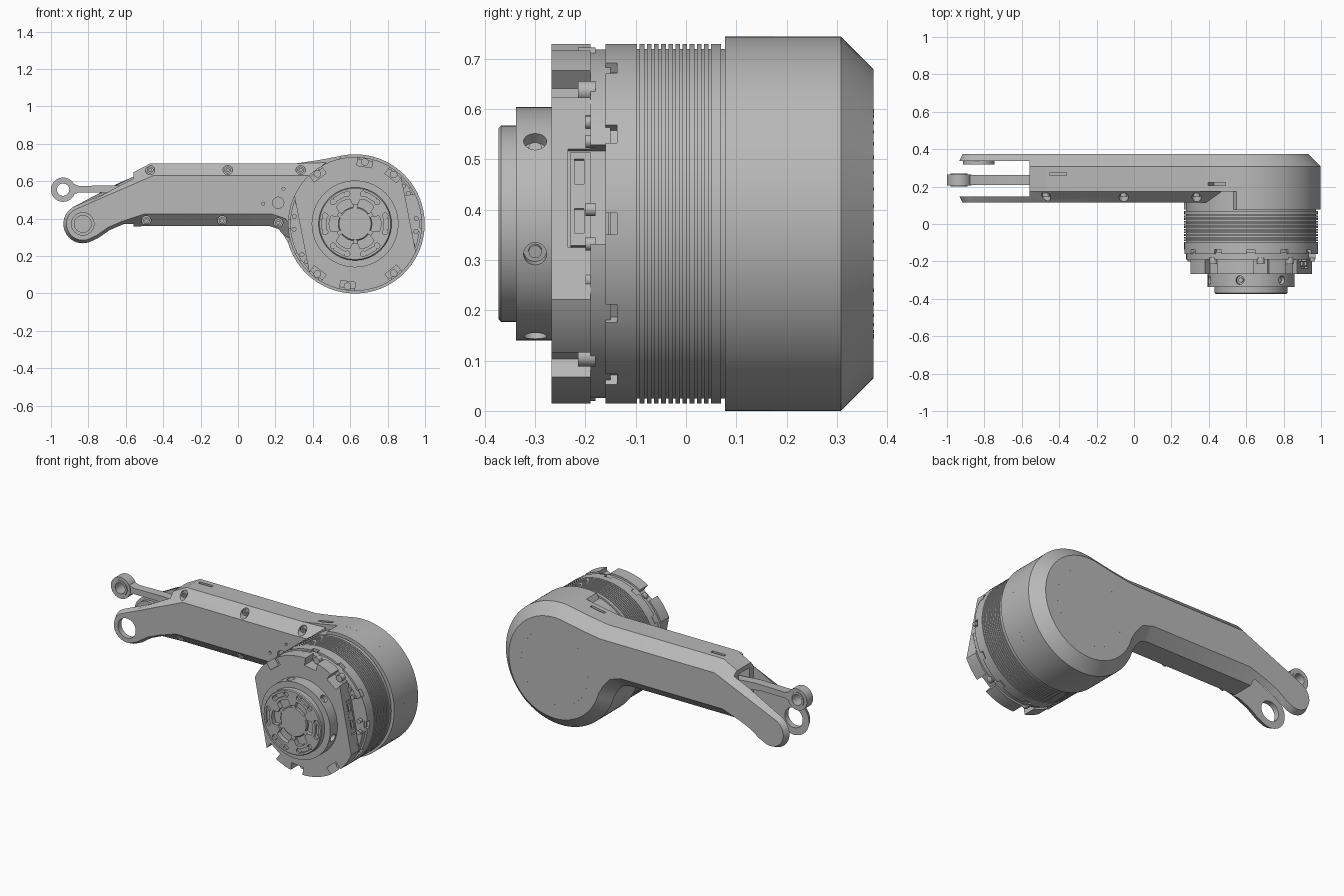
import bpy, bmesh
from math import sin, cos, radians, pi
from mathutils import Vector

if "Cube" in bpy.data.objects:
    bpy.data.objects.remove(bpy.data.objects["Cube"])

grey = bpy.data.materials.new("satin grey")
grey.use_nodes = True
grey.diffuse_color = (0.48, 0.48, 0.48, 1)
grey.node_tree.nodes["Principled BSDF"].inputs["Base Color"].default_value = (0.48, 0.48, 0.48, 1)

CX, CZ = 0.626, 0.372      # motor axis
TIP = (-0.83, 0.372)       # fork pivot
EYE = (-0.935, 0.555)      # link eye


def arc(cx, cz, r, a0=0, a1=360, n=32):
    """Points in x, z; a full turn leaves out the repeated last point."""
    steps = n if a1 - a0 >= 360 else n - 1
    angles = [radians(a0 + (a1 - a0) * i / steps) for i in range(n)]
    return [(cx + r * cos(a), cz + r * sin(a)) for a in angles]


def at(pts, y):
    return [Vector((x, y, z)) for x, z in pts]


def prism(pts, y0, y1):
    return [at(pts, y0), at(pts, y1)]


def disc(x, z, r, y0, y1, n=24):
    return prism(arc(x, z, r, n=n), y0, y1)


def polar(deg, r, side=0):
    """Point at a radius and sideways offset from the motor axis."""
    a = radians(deg)
    return CX + r * cos(a) - side * sin(a), CZ + r * sin(a) + side * cos(a)


def slab(deg, r0, r1, s0, s1, y0, y1):
    return prism([polar(deg, r0, s0), polar(deg, r1, s0),
                  polar(deg, r1, s1), polar(deg, r0, s1)], y0, y1)


def box(x0, x1, y0, y1, z0, z1):
    return prism([(x0, z0), (x1, z0), (x1, z1), (x0, z1)], y0, y1)


def radial_hole(deg, r0, r1, rad, y, n=20):
    rings = []
    for r in (r0, r1):
        ring = []
        for i in range(n):
            t = 2 * pi * i / n
            x, z = polar(deg, r, rad * cos(t))
            ring.append(Vector((x, y + rad * sin(t), z)))
        rings.append(ring)
    return rings


def lathe(profile, n=96):
    return [at(arc(CX, CZ, r, n=n), y) for r, y in profile]


def build(name, stacks):
    """Skin each stack of matching rings and cap its ends."""
    bm = bmesh.new()
    for stack in stacks:
        rings = [[bm.verts.new(p) for p in ring] for ring in stack]
        n = len(rings[0])
        for a, b in zip(rings, rings[1:]):
            for i in range(n):
                j = (i + 1) % n
                bm.faces.new((a[i], a[j], b[j], b[i]))
        bm.faces.new(rings[0][::-1])
        bm.faces.new(rings[-1])
    bmesh.ops.recalc_face_normals(bm, faces=bm.faces)
    mesh = bpy.data.meshes.new(name)
    bm.to_mesh(mesh)
    bm.free()
    mesh.materials.append(grey)
    obj = bpy.data.objects.new(name, mesh)
    bpy.context.collection.objects.link(obj)
    return obj


def cut(obj, stacks):
    cutter = build("cutter", stacks)
    mod = obj.modifiers.new("cut", 'BOOLEAN')
    mod.operation, mod.solver, mod.object = 'DIFFERENCE', 'EXACT', cutter
    bpy.context.view_layer.objects.active = obj
    bpy.ops.object.modifier_apply(modifier=mod.name)
    bpy.data.objects.remove(cutter)


def inset(pts, wide=0.065, narrow=0.03):
    """Mitred inset, narrower around the fork tip."""
    out = []
    for i, p in enumerate(pts):
        a, p, b = Vector(pts[i - 1]), Vector(p), Vector(pts[(i + 1) % len(pts)])
        d0, d1 = (p - a).normalized(), (b - p).normalized()
        n0, n1 = Vector((-d0.y, d0.x)), Vector((-d1.y, d1.x))
        d = wide if p.x > -0.52 else narrow
        q = p + (n0 + n1) * d / max(0.4, 1 + n0.dot(n1))
        out.append((q.x, q.y))
    return out


# Arm outlines, running anticlockwise from the fork tip
tip = arc(*TIP, 0.117, 118, 290, 24)
belly = [(-0.74, 0.285), (-0.68, 0.327), (-0.61, 0.357), (-0.5, 0.36),
         (0.17, 0.36), (0.215, 0.345), (0.245, 0.31)]
crown = [(0.43, 0.713), (0.31, 0.695), (-0.47, 0.695)]
outline = tip + belly + arc(CX, CZ, 0.372, 196, 457, 72) + crown
front_outline = tip + belly + [(0.33, 0.27), (0.42, 0.5), (0.47, 0.7), (0.31, 0.695), (-0.47, 0.695)]
fork_gap = box(-1.2, -0.56, 0.148, 0.337, 0, 1)

# Rear arm shell with the round motor housing
arm = build("arm_shell", [[at(outline, 0.175), at(outline, 0.308), at(inset(outline), 0.373)]])
cut(arm, [fork_gap])
cut(arm, [box(-0.6, -0.42, 0.19, 0.29, 0.42, 0.62)])
cut(arm, [box(-0.45, -0.36, 0.258, 0.276, 0.685, 0.8)])
cut(arm, [slab(118, 0.34, 0.5, -0.045, 0.045, 0.205, 0.222)])

# Chamfered front cover with counterbored screws
cover = build("arm_front_cover", [[at(inset(front_outline), 0.115), at(front_outline, 0.175)]])
screws = [(-0.47, 0.66), (-0.055, 0.66), (0.335, 0.66), (-0.49, 0.39), (-0.085, 0.39), (0.215, 0.378)]
cut(cover, [fork_gap])
cut(cover, [disc(x, z, 0.025, 0.05, 0.165) for x, z in screws])
cut(cover, [disc(*TIP, 0.06, 0.05, 0.2, 40), disc(0.215, 0.485, 0.03, 0.05, 0.13),
            disc(0.135, 0.48, 0.008, 0.05, 0.13), disc(0.243, 0.56, 0.008, 0.05, 0.13)])
heads = build("cover_screws", [disc(x, z, 0.018, 0.148, 0.17) for x, z in screws])
cut(heads, [disc(x, z, 0.009, 0.1, 0.158, 6) for x, z in screws])

# Pivot boss on the inside of the rear fork plate
boss = build("fork_boss", [disc(*TIP, 0.085, 0.318, 0.345, 40)])
cut(boss, [disc(*TIP, 0.045, 0.3, 0.335, 32)])

# Connecting link with its eye
rod = build("link_rod", [prism([(-0.89, 0.525), (-0.85, 0.54), (-0.68, 0.54), (-0.43, 0.5), (-0.43, 0.56),
                                (-0.65, 0.578), (-0.85, 0.575), (-0.89, 0.59)], 0.208, 0.262)])
eye = build("link_eye", [disc(*EYE, 0.065, 0.205, 0.265, 40)])
for part in (rod, eye):
    cut(part, [disc(*EYE, 0.036, 0.1, 0.4, 32)])
bush = build("link_bush", [disc(*EYE, 0.046, 0.2, 0.27, 32)])
cut(bush, [disc(*EYE, 0.033, 0.1, 0.4, 32)])

# Front lip of the housing, open where the arm joins
build("housing_lip", [prism(arc(CX, CZ, 0.372, -165, 102, 72), 0.078, 0.176)])

# Ribbed motor body
profile = [(0.358, -0.16)]
for k in range(11):
    y = -0.097 + k * 0.0142
    profile += [(0.358, y), (0.348, y), (0.348, y + 0.005), (0.358, y + 0.005)]
profile += [(0.358, 0.07), (0.348, 0.07), (0.348, 0.18)]
body = build("motor_body", [lathe(profile)])
cut(body, [slab(a, 0.335, 0.4, -0.021, 0.021, -0.2, -0.137) for a in range(0, 360, 30)])

# Mounting flange with screw notches and two flats
flange = build("motor_flange", [lathe([(0.358, -0.268), (0.358, -0.19), (0.347, -0.19), (0.347, -0.15)])])
notches = (127, 81, 52, -52, -97, -127)
cut(flange, [slab(a, 0.31, 0.42, -0.04, 0.04, -0.3, -0.19) for a in notches])
cut(flange, [slab(a, 0.29, 0.45, -0.24, 0.24, -0.3, -0.19) for a in (11, 191)])
cut(flange, [slab(11, 0.27, 0.45, -0.105, 0.095, -0.235, -0.155)])
bolts = [polar(a, 0.335) for a in notches]
side_bolts = [polar(a + h, 0.328) for a in (38, 30, 5, -7, -20) for h in (0, 180)]
build("flange_screws", [disc(x, z, 0.02, -0.215, -0.18) for x, z in bolts]
      + [disc(x, z, 0.013, -0.2, -0.18, 16) for x, z in side_bolts])

# Connector plate on the flat, with two slots
plug = build("connector_plate", [slab(11, 0.25, 0.287, -0.1, 0.09, -0.23, -0.19)])
cut(plug, [slab(11, 0.275, 0.3, s - 0.025, s + 0.025, -0.222, -0.203) for s in (-0.05, 0.05)])

# Output hub with six radial holes
hub = build("output_hub", [lathe([(0.232, -0.338), (0.232, -0.25)])])
cut(hub, [radial_hole(a, 0.205, 0.26, 0.023, -0.3) for a in range(45, 405, 60)])
build("hub_screws", [radial_hole(a, 0.19, 0.216, 0.013, -0.3) for a in range(45, 405, 60)])

# Output face with lobed recess, screw holes and slots
face = build("output_face", [lathe([(0.19, -0.373), (0.195, -0.368), (0.195, -0.33)])])
star = []
for k in range(6):
    a = 60 * k
    star += [polar(a + d, r) for d, r in ((-30, 0.105), (-22, 0.105), (-18, 0.135), (-9, 0.138),
                                          (0, 0.139), (9, 0.138), (18, 0.135), (22, 0.105))]
cut(face, [prism(star, -0.4, -0.345)])
cut(face, [disc(*polar(a, 0.166), 0.015, -0.4, -0.36, 16) for a in range(15, 375, 30)])
cut(face, [slab(a, 0.155, 0.177, -0.03, 0.03, -0.4, -0.362) for a in range(0, 360, 60)])
build("output_core", [lathe([(0.085, -0.36), (0.09, -0.355), (0.09, -0.335)], 48)]
      + [slab(a, 0.085, 0.108, -0.012, 0.012, -0.36, -0.34) for a in range(30, 390, 60)])

# Ring of tiny dots on the back of the housing
build("back_dots", [disc(*polar(a, 0.225), 0.003, 0.37, 0.3735, 8) for a in range(0, 360, 9)])

for obj in bpy.context.scene.objects:
    if obj.type == 'MESH':
        bpy.ops.object.select_all(action='DESELECT')
        obj.select_set(True)
        bpy.context.view_layer.objects.active = obj
        bpy.ops.object.shade_smooth_by_angle(angle=radians(25))
